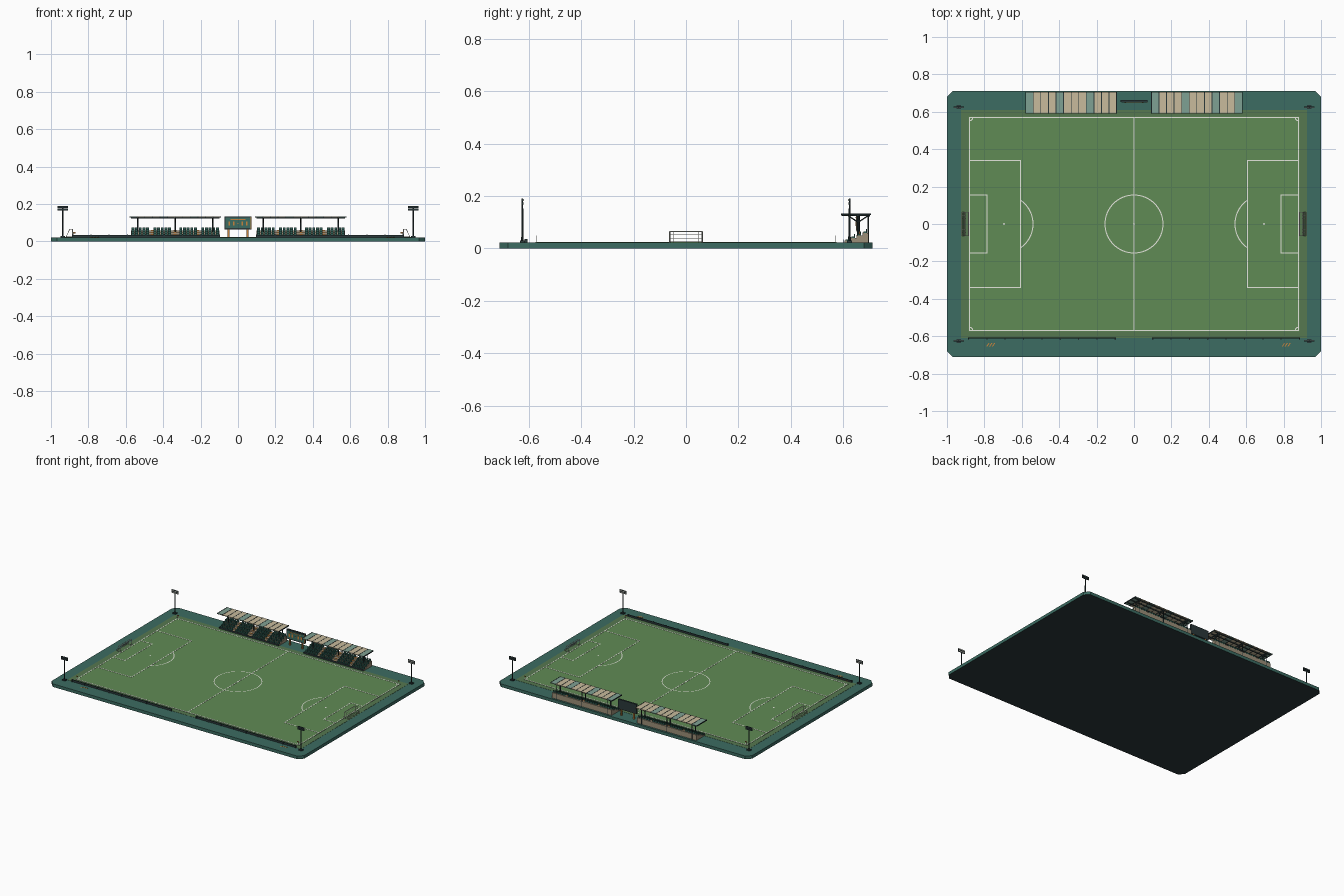
import bpy, bmesh, math
from mathutils import Vector, Matrix

old = bpy.data.objects.get("Cube")
if old:
    bpy.data.objects.remove(old)


def material(name, code):
    rgb = [int(code[i:i + 2], 16) / 255 for i in (0, 2, 4)]
    lin = [c / 12.92 if c < 0.04045 else ((c + 0.055) / 1.055) ** 2.4 for c in rgb]
    m = bpy.data.materials.new(name)
    m.use_nodes = True
    m.diffuse_color = (*lin, 1)
    m.node_tree.nodes["Principled BSDF"].inputs["Base Color"].default_value = (*lin, 1)
    return m


TEAL = material("teal ground", "3c6c62")
SLATE = material("dark slate", "2a383a")
GRASS = material("pitch green", "608b55")
OLIVE = material("olive border", "567850")
WHITE = material("line white", "e4e6dc")
CREAM = material("roof cream", "c8bb9c")
MINT = material("roof mint", "7fa193")
ORANGE = material("orange", "c8843c")
STONE = material("stand stone", "9c8f78")
SEAT = material("seat green", "2f5f55")


def box(bm, x0, x1, y0, y1, z0, z1, mat=0):
    size = Matrix.Diagonal((x1 - x0, y1 - y0, z1 - z0, 1))
    mid = Matrix.Translation(((x0 + x1) / 2, (y0 + y1) / 2, (z0 + z1) / 2))
    vs = bmesh.ops.create_cube(bm, size=1, matrix=mid @ size)["verts"]
    for f in {f for v in vs for f in v.link_faces}:
        f.material_index = mat


def rod(bm, a, b, r, r2=None, sides=8):
    a, b = Vector(a), Vector(b)
    d = b - a
    place = Matrix.Translation((a + b) / 2) @ d.to_track_quat("Z", "Y").to_matrix().to_4x4()
    bmesh.ops.create_cone(bm, cap_ends=True, segments=sides, radius1=r,
                          radius2=r if r2 is None else r2, depth=d.length, matrix=place)


def prism(bm, pts, axis):
    f = bm.faces.new([bm.verts.new(p) for p in pts])
    out = bmesh.ops.extrude_face_region(bm, geom=[f])["geom"]
    bmesh.ops.translate(bm, vec=axis, verts=[v for v in out if isinstance(v, bmesh.types.BMVert)])
    bmesh.ops.recalc_face_normals(bm, faces=bm.faces)


def finish(name, bm, *mats):
    me = bpy.data.meshes.new(name)
    bm.to_mesh(me)
    bm.free()
    for m in mats:
        me.materials.append(m)
    ob = bpy.data.objects.new(name, me)
    bpy.context.collection.objects.link(ob)
    return ob


GROUND, TOP = 0.022, 0.024
LINE = 0.0055

# Ground slab with clipped corners and a dark underside
bm = bmesh.new()
X, Y, C = 1.0, 0.712, 0.032
pts = [(X, Y - C), (X - C, Y), (C - X, Y), (-X, Y - C),
       (-X, C - Y), (C - X, -Y), (X - C, -Y), (X, C - Y)]
prism(bm, [(x, y, 0) for x, y in pts], (0, 0, GROUND))
for f in bm.faces:
    f.material_index = int(f.normal.z < -0.5)
finish("ground_slab", bm, TEAL, SLATE)

# Border and grass
bm = bmesh.new()
box(bm, -0.925, 0.925, -0.61, 0.61, GROUND - 0.002, GROUND + 0.001)
finish("pitch_border", bm, OLIVE)
bm = bmesh.new()
box(bm, -0.885, 0.885, -0.575, 0.575, GROUND - 0.002, TOP)
finish("pitch_grass", bm, GRASS)


# Painted lines
def line(bm, x0, y0, x1, y1):
    h = LINE / 2
    box(bm, min(x0, x1) - h, max(x0, x1) + h, min(y0, y1) - h, max(y0, y1) + h, TOP - 0.001, TOP + 0.001)


def arc(bm, cx, cy, r, a0, a1, n=48):
    rows = []
    for i in range(n + 1):
        a = a0 + (a1 - a0) * i / n
        rows.append([bm.verts.new((cx + q * math.cos(a), cy + q * math.sin(a), TOP + 0.001))
                     for q in (r - LINE / 2, r + LINE / 2)])
    for p, q in zip(rows, rows[1:]):
        bm.faces.new((p[0], p[1], q[1], q[0]))


bm = bmesh.new()
PX, PY = 0.88, 0.57
line(bm, 0, -PY, 0, PY)
arc(bm, 0, 0, 0.155, 0, math.tau, 64)
arc(bm, 0, 0, 0.003, 0, math.tau, 12)
for s in (-1, 1):
    line(bm, -PX, s * PY, PX, s * PY)
    line(bm, s * PX, -PY, s * PX, PY)
    for bx, by in ((0.607, 0.34), (0.787, 0.155)):
        line(bm, s * bx, -by, s * bx, by)
        for t in (-1, 1):
            line(bm, s * bx, t * by, s * PX, t * by)
    face = math.pi if s > 0 else 0
    arc(bm, s * 0.695, 0, 0.155, face - 0.96, face + 0.96)
    arc(bm, s * 0.695, 0, 0.003, 0, math.tau, 12)
    for t in (-1, 1):
        start = math.atan2(-t, -s) - math.pi / 4
        arc(bm, s * PX, t * PY, 0.018, start, start + math.pi / 2, 8)
finish("pitch_lines", bm, WHITE)

# Goals with nets, and corner flags
for s, side in ((1, "left"), (-1, "right")):
    bm = bmesh.new()
    f, b, w, h = s * 0.885, s * 0.92, 0.062, 0.065
    m = s * 0.9
    for t in (-w, w):
        rod(bm, (f, t, GROUND), (f, t, h), 0.0022)
        rod(bm, (f, t, h), (m, t, h), 0.0015)
        rod(bm, (m, t, h), (b, t, GROUND), 0.0015)
        rod(bm, (f, t, 0.026), (b, t, 0.026), 0.0012)
    rod(bm, (f, -w, h), (f, w, h), 0.0022)
    for k in range(4):
        q = k / 3
        x, z = m + (b - m) * q, h + (0.026 - h) * q
        rod(bm, (x, -w, z), (x, w, z), 0.001, sides=4)
    for k in range(1, 8):
        t = -w + 2 * w * k / 8
        rod(bm, (m, t, h), (b, t, GROUND), 0.0005, sides=4)
    finish(side + "_goal", bm, WHITE)
    for t, end in ((1, "back"), (-1, "front")):
        x, y = s * PX, t * PY
        bm = bmesh.new()
        rod(bm, (x, y, GROUND), (x, y, 0.05), 0.001, sides=6)
        box(bm, x - 0.012 * (s > 0), x + 0.012 * (s < 0), y - 0.0005, y + 0.0005, 0.042, 0.05, 1)
        finish(f"{end}_{side}_corner_flag", bm, WHITE, ORANGE)

# Floodlights
for s, side in ((1, "left"), (-1, "right")):
    for t, end in ((1, "back"), (-1, "front")):
        x, y = s * 0.937, t * 0.625
        bm = bmesh.new()
        box(bm, x - 0.012, x + 0.012, y - 0.01, y + 0.01, GROUND, 0.03)
        rod(bm, (x, y, 0.03), (x, y, 0.18), 0.0045, 0.003)
        for z in (0.172, 0.185):
            box(bm, x - 0.027, x + 0.027, y - 0.003, y + 0.003, z - 0.005, z + 0.005)
            for k in range(4):
                lx = x - 0.02 + k * 0.0133
                ly = y - t * 0.004
                box(bm, lx - 0.0045, lx + 0.0045, ly - 0.002, ly + 0.002, z - 0.0035, z + 0.0035, 1)
        finish(f"{end}_{side}_floodlight", bm, SLATE, WHITE)

# Front barriers and orange ground stripes
for s, side in ((1, "left"), (-1, "right")):
    bm = bmesh.new()
    a, b = sorted((s * 0.1, s * 0.885))
    box(bm, a, b, -0.613, -0.607, GROUND, 0.036)
    for k in range(9):
        x = a + (b - a) * k / 8
        box(bm, x - 0.003, x + 0.003, -0.617, -0.606, GROUND, 0.037)
    finish(side + "_barrier", bm, SLATE)
    bm = bmesh.new()
    for k in range(3):
        x = (0.79 if s > 0 else -0.79) + k * 0.015
        prism(bm, [(x, -0.655, GROUND), (x + 0.006, -0.655, GROUND),
                   (x + 0.018, -0.637, GROUND), (x + 0.012, -0.637, GROUND)], (0, 0, 0.001))
    finish(side + "_ground_stripes", bm, ORANGE)

# Stands: stepped terrace, seats, aisles, columns and panelled roof
ROWS, STEP = 4, 0.023


def tread(r):
    return 0.606 + r * STEP, 0.03 + r * 0.01


for s, side in ((1, "left"), (-1, "right")):
    x0, x1 = sorted((s * 0.1, s * 0.572))
    mid = (x0 + x1) / 2
    aisles = [mid - 0.12, mid, mid + 0.12]
    bm = bmesh.new()
    pts = [(x0, 0.606, GROUND)]
    for r in range(ROWS):
        y, z = tread(r)
        pts += [(x0, y, z), (x0, y + STEP, z)]
    pts.append((x0, 0.698, GROUND))
    prism(bm, pts, (x1 - x0, 0, 0))
    finish(side + "_terrace", bm, STONE)

    bm = bmesh.new()
    for r in range(ROWS):
        y, z = tread(r)
        for k in range(24):
            x = x0 + (x1 - x0) * (k + 0.5) / 24
            if min(abs(x - a) for a in aisles) < 0.011:
                continue
            box(bm, x - 0.0075, x + 0.0075, y + 0.003, y + 0.016, z, z + 0.005)
            box(bm, x - 0.0075, x + 0.0075, y + 0.013, y + 0.017, z + 0.004, z + 0.015)
    finish(side + "_seats", bm, SEAT)

    bm = bmesh.new()
    for r in range(ROWS):
        y, z = tread(r)
        for a in aisles:
            box(bm, a - 0.008, a + 0.008, y - 0.001, y + 0.008, z - 0.004, z + 0.001)
    finish(side + "_aisle_edges", bm, ORANGE)

    bm = bmesh.new()
    for x in (mid - 0.2, mid, mid + 0.2):
        rod(bm, (x, 0.658, 0.04), (x, 0.658, 0.128), 0.004)
        rod(bm, (x, 0.697, GROUND), (x, 0.697, 0.128), 0.003)
        rod(bm, (x, 0.658, 0.1), (x, 0.615, 0.128), 0.0025)
        rod(bm, (x, 0.658, 0.1), (x, 0.697, 0.126), 0.0025)
        rod(bm, (x, 0.594, 0.128), (x, 0.702, 0.126), 0.003)
    for y in (0.62, 0.66, 0.695):
        box(bm, x0, x1, y - 0.002, y + 0.002, 0.123, 0.128)
    box(bm, x0, x1, 0.601, 0.604, GROUND, 0.034)
    finish(side + "_roof_frame", bm, SLATE)

    bm = bmesh.new()
    a, w = mid - 0.243, 0.486 / 12
    for k in range(12):
        mint = k % 4 == 0 or (s > 0 and k == 11)
        box(bm, a + k * w + 0.002, a + (k + 1) * w - 0.002, 0.592, 0.706, 0.128, 0.133, int(mint))
    for k in range(13):
        box(bm, a + k * w - 0.002, a + k * w + 0.002, 0.592, 0.706, 0.127, 0.134, 2)
    finish(side + "_roof", bm, CREAM, MINT, SLATE)

# Scoreboard
bm = bmesh.new()
box(bm, -0.073, 0.073, 0.652, 0.664, 0.065, 0.134)
box(bm, -0.066, 0.066, 0.65, 0.653, 0.071, 0.127, 1)
for x in (-0.035, 0.035):
    for k in (-1, 1):
        box(bm, x + k * 0.012 - 0.005, x + k * 0.012 + 0.005, 0.648, 0.651, 0.085, 0.108, 2)
box(bm, -0.004, 0.004, 0.648, 0.651, 0.094, 0.098, 2)
box(bm, -0.04, 0.04, 0.648, 0.651, 0.116, 0.12, 2)
box(bm, 0.066, 0.071, 0.65, 0.653, 0.068, 0.13, 2)
finish("scoreboard", bm, SLATE, TEAL, ORANGE)
bm = bmesh.new()
for x in (-0.05, 0.05):
    box(bm, x - 0.005, x + 0.005, 0.654, 0.664, GROUND, 0.067)
finish("scoreboard_posts", bm, ORANGE)
